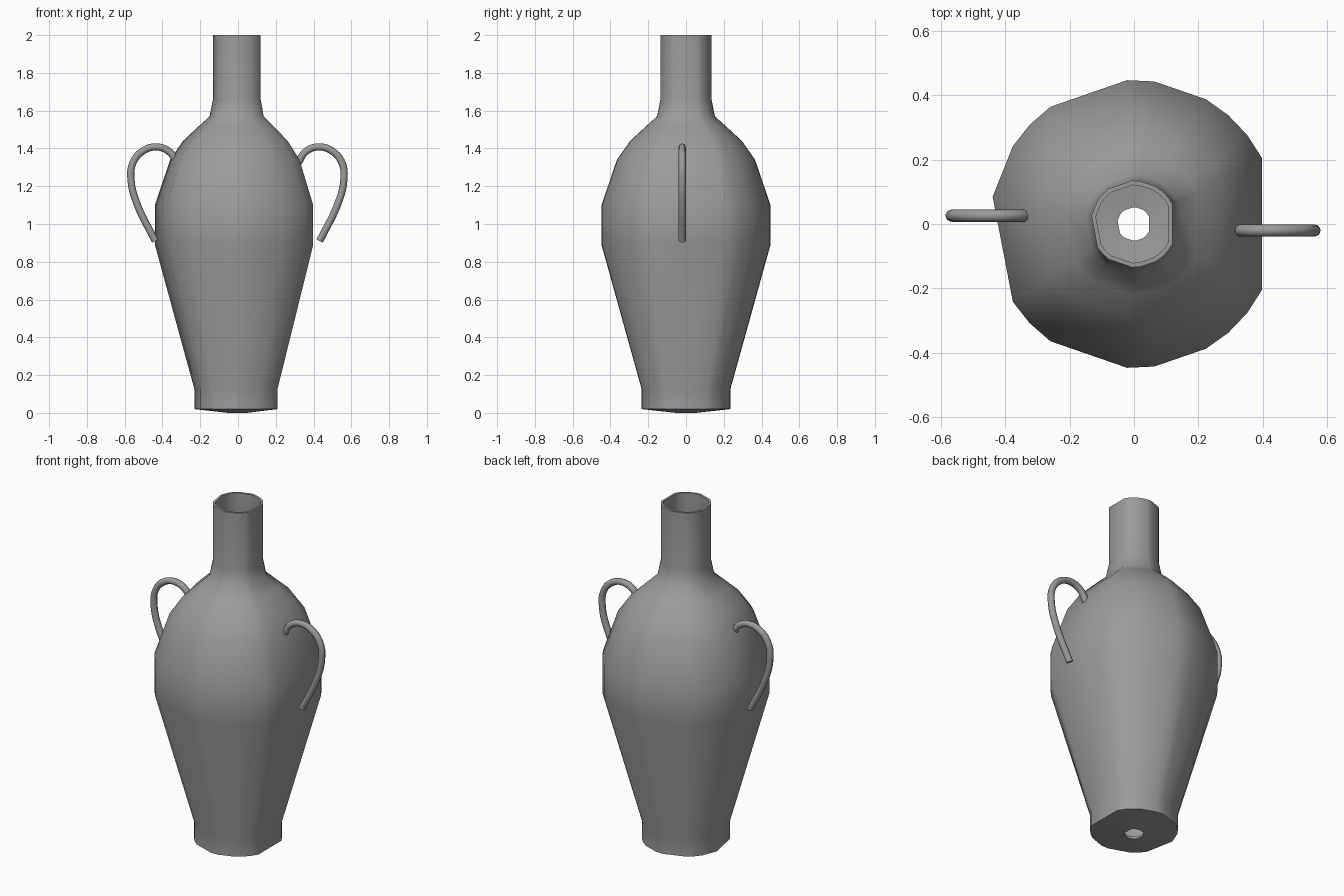
import bpy, bmesh
from math import radians, cos, sin

cube = bpy.data.objects.get("Cube")
if cube:
    bpy.data.objects.remove(cube, do_unlink=True)

clay = bpy.data.materials.new("grey_clay")
clay.use_nodes = True
GREY = (0.33, 0.33, 0.33, 1)
clay.diffuse_color = GREY
clay.node_tree.nodes["Principled BSDF"].inputs["Base Color"].default_value = GREY


def smooth(obj, angle):
    bpy.ops.object.select_all(action="DESELECT")
    obj.select_set(True)
    bpy.context.view_layer.objects.active = obj
    bpy.ops.object.shade_smooth_by_angle(angle=radians(angle))


# Vase body: a worn, uneven ring of corners swept along a hollow profile
STEP = 360 / 33
half = [2.5, 3.5, 4.5, 5.5, 7.5, 8.5, 11.5, 12.5, 13.5]
steps = half + [15.5] + [33 - s for s in reversed(half)]
angles = [radians(s * STEP) for s in steps]

WALL = 0.014
outer = [(0.052, 0.0), (0.235, 0.02), (0.235, 0.125), (0.448, 0.89), (0.448, 1.10),
         (0.366, 1.34), (0.296, 1.44), (0.22, 1.51), (0.153, 1.57), (0.135, 1.66), (0.135, 2.0)]
inner = [(r - WALL, z) for r, z in reversed(outer[2:])]
inner += [(0.235 - WALL, 0.02 + WALL), (0.052, WALL)]
profile = outer + inner

bm = bmesh.new()
rings = [[bm.verts.new((r * cos(a), r * sin(a), z)) for a in angles] for r, z in profile]
n = len(angles)
for a, b in zip(rings, rings[1:] + rings[:1]):
    for i in range(n):
        j = (i + 1) % n
        bm.faces.new((a[i], a[j], b[j], b[i]))
bmesh.ops.recalc_face_normals(bm, faces=bm.faces)
mesh = bpy.data.meshes.new("vase_body")
bm.to_mesh(mesh)
bm.free()
body = bpy.data.objects.new("vase_body", mesh)
bpy.context.collection.objects.link(body)
mesh.materials.append(clay)
smooth(body, 40)

# Looped handles: a round tube along a curved path
path = [(0.32, 1.325), (0.355, 1.38), (0.425, 1.408), (0.50, 1.385), (0.552, 1.32),
        (0.56, 1.23), (0.53, 1.11), (0.432, 0.91)]


def handle(name, side, shift, y):
    curve = bpy.data.curves.new(name, "CURVE")
    curve.dimensions = "3D"
    curve.bevel_depth = 0.019
    curve.bevel_resolution = 2
    curve.resolution_u = 5
    curve.use_fill_caps = True
    spline = curve.splines.new("BEZIER")
    spline.bezier_points.add(len(path) - 1)
    for point, (x, z) in zip(spline.bezier_points, path):
        point.co = (side * x + shift, y, z)
        point.handle_left_type = point.handle_right_type = "AUTO"
    obj = bpy.data.objects.new(name, curve)
    bpy.context.collection.objects.link(obj)
    bpy.ops.object.select_all(action="DESELECT")
    obj.select_set(True)
    bpy.context.view_layer.objects.active = obj
    bpy.ops.object.convert(target="MESH")
    obj = bpy.context.object
    obj.data.materials.clear()
    obj.data.materials.append(clay)
    smooth(obj, 50)


handle("left_handle", 1, 0, -0.02)
handle("right_handle", -1, -0.006, 0.026)
